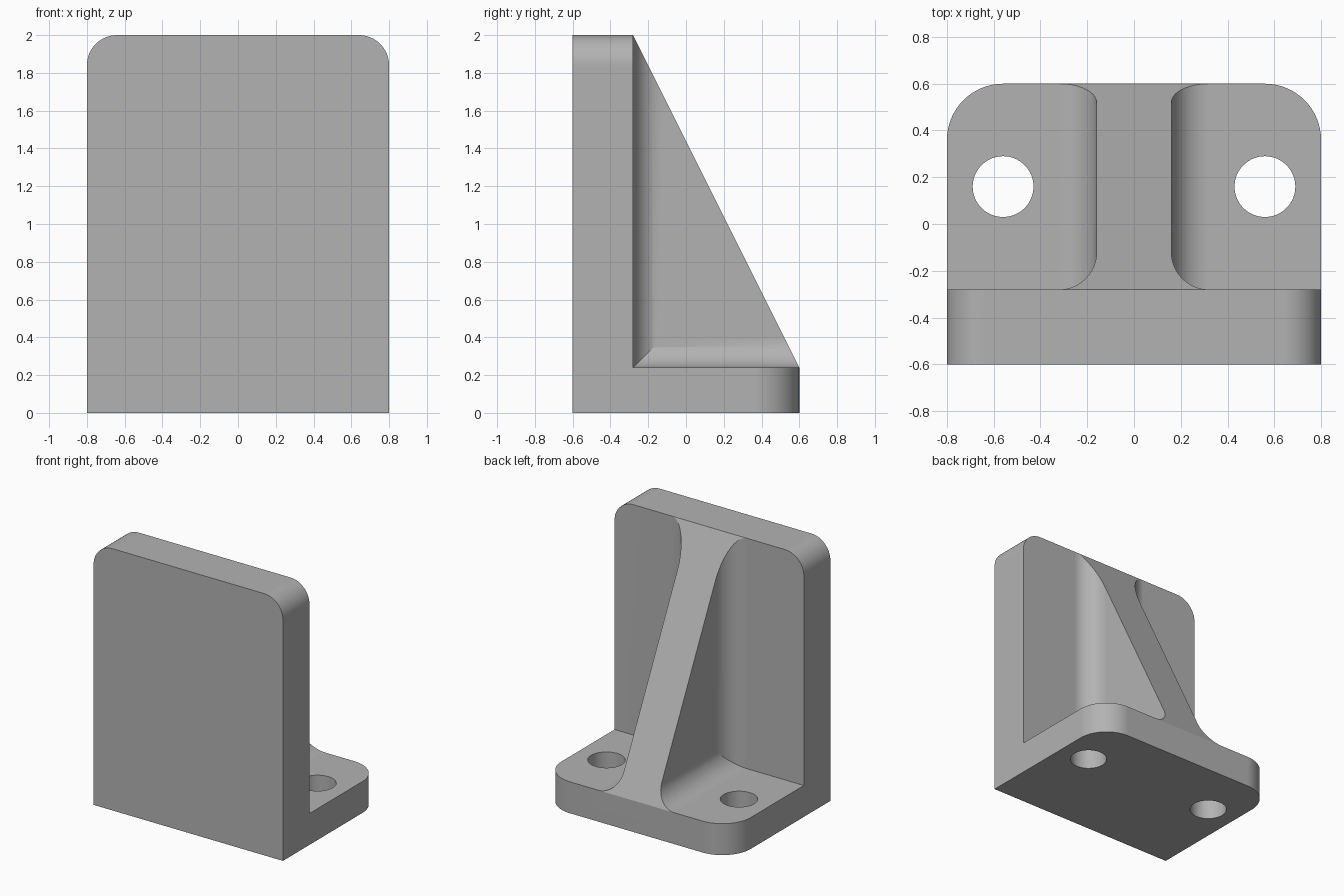
import bpy, bmesh, math
from mathutils import Vector

cube = bpy.data.objects.get("Cube")
if cube:
    bpy.data.objects.remove(cube, do_unlink=True)

# Main dimensions
HALF_W, FRONT, BACK, HEIGHT = 0.8, -0.6, 0.6, 2.0
WALL_Y, BASE_Z = -0.28, 0.24
RIB, FILLET, EMBED = 0.16, 0.16, 0.1

grey = bpy.data.materials.new("plain_grey")
grey.use_nodes = True
colour = (0.45, 0.45, 0.45, 1)
grey.diffuse_color = colour
grey.node_tree.nodes["Principled BSDF"].inputs["Base Color"].default_value = colour


def add_object(name, bm):
    bmesh.ops.recalc_face_normals(bm, faces=bm.faces)
    mesh = bpy.data.meshes.new(name)
    bm.to_mesh(mesh)
    bm.free()
    mesh.materials.append(grey)
    obj = bpy.data.objects.new(name, mesh)
    bpy.context.collection.objects.link(obj)
    return obj


def prism(points, direction):
    """Extrude a closed outline along a vector."""
    bm = bmesh.new()
    face = bm.faces.new([bm.verts.new(p) for p in points])
    grown = bmesh.ops.extrude_face_region(bm, geom=[face])["geom"]
    verts = [g for g in grown if isinstance(g, bmesh.types.BMVert)]
    bmesh.ops.translate(bm, verts=verts, vec=direction)
    return bm


def combine(target, tool, operation):
    mod = target.modifiers.new(operation.title(), "BOOLEAN")
    mod.operation, mod.solver, mod.object = operation, "EXACT", tool
    with bpy.context.temp_override(object=target, active_object=target):
        bpy.ops.object.modifier_apply(modifier=mod.name)
    bpy.data.objects.remove(tool, do_unlink=True)


def round_edges(bm, test, radius):
    edges = [e for e in bm.edges if test(e.verts[0].co, e.verts[1].co)]
    bmesh.ops.bevel(bm, geom=edges, offset=radius, offset_type="OFFSET",
                    segments=16, profile=0.5, affect="EDGES")


# L-shaped body with rounded wall top and base corners
outline = [(FRONT, 0), (BACK, 0), (BACK, BASE_Z),
           (WALL_Y, BASE_Z), (WALL_Y, HEIGHT), (FRONT, HEIGHT)]
bm = prism([(-HALF_W, y, z) for y, z in outline], (2 * HALF_W, 0, 0))
round_edges(bm, lambda a, b: min(a.z, b.z) > HEIGHT - 0.01 and abs(a.x - b.x) < 0.01, RIB)
round_edges(bm, lambda a, b: min(a.y, b.y) > BACK - 0.01 and abs(a.x - b.x) < 0.01, 0.24)
bracket = add_object("angle_bracket", bm)


def flared_profile(floor, end):
    """Half-symmetric rib section that flares into a flat plate at floor."""
    side = [(RIB, end)]
    for i in range(17):
        a = math.pi + i / 16 * math.pi / 2
        side.append((RIB + FILLET + FILLET * math.cos(a),
                     floor + FILLET + FILLET * math.sin(a)))
    side.append((RIB + FILLET, floor - EMBED))
    return side + [(-u, v) for u, v in reversed(side)]


# Triangular rib: one flare meets the wall, the other meets the base
slope_normal = Vector((0, HEIGHT - BASE_Z, BACK - WALL_Y))
rib_parts = [
    prism([(u, v, BASE_Z - EMBED) for u, v in flared_profile(WALL_Y, BACK)],
          (0, 0, HEIGHT - BASE_Z + EMBED)),
    prism([(u, WALL_Y - EMBED, v) for u, v in flared_profile(BASE_Z, HEIGHT)],
          (0, BACK - WALL_Y + EMBED, 0)),
]
for bm, name in zip(rib_parts, ("rib_wall_flare", "rib_base_flare")):
    cut = bmesh.ops.bisect_plane(bm, geom=bm.verts[:] + bm.edges[:] + bm.faces[:],
                                 plane_co=(0, BACK, BASE_Z), plane_no=slope_normal,
                                 clear_outer=True)
    rim = [g for g in cut["geom_cut"] if isinstance(g, bmesh.types.BMEdge)]
    bmesh.ops.holes_fill(bm, edges=[e for e in rim if e.is_boundary])
    combine(bracket, add_object(name, bm), "UNION")

# Bolt holes through the base
for x in (-0.56, 0.56):
    bm = bmesh.new()
    bmesh.ops.create_cone(bm, cap_ends=True, segments=64, radius1=0.13,
                          radius2=0.13, depth=1)
    bmesh.ops.translate(bm, verts=bm.verts, vec=(x, 0.16, 0))
    combine(bracket, add_object("bolt_hole_cutter", bm), "DIFFERENCE")

# Smooth fillets, flat plates
bpy.ops.object.select_all(action="DESELECT")
bracket.select_set(True)
bpy.context.view_layer.objects.active = bracket
bpy.ops.object.shade_smooth_by_angle(angle=math.radians(25))
weighted = bracket.modifiers.new("Flat Plates", "WEIGHTED_NORMAL")
weighted.keep_sharp = True
